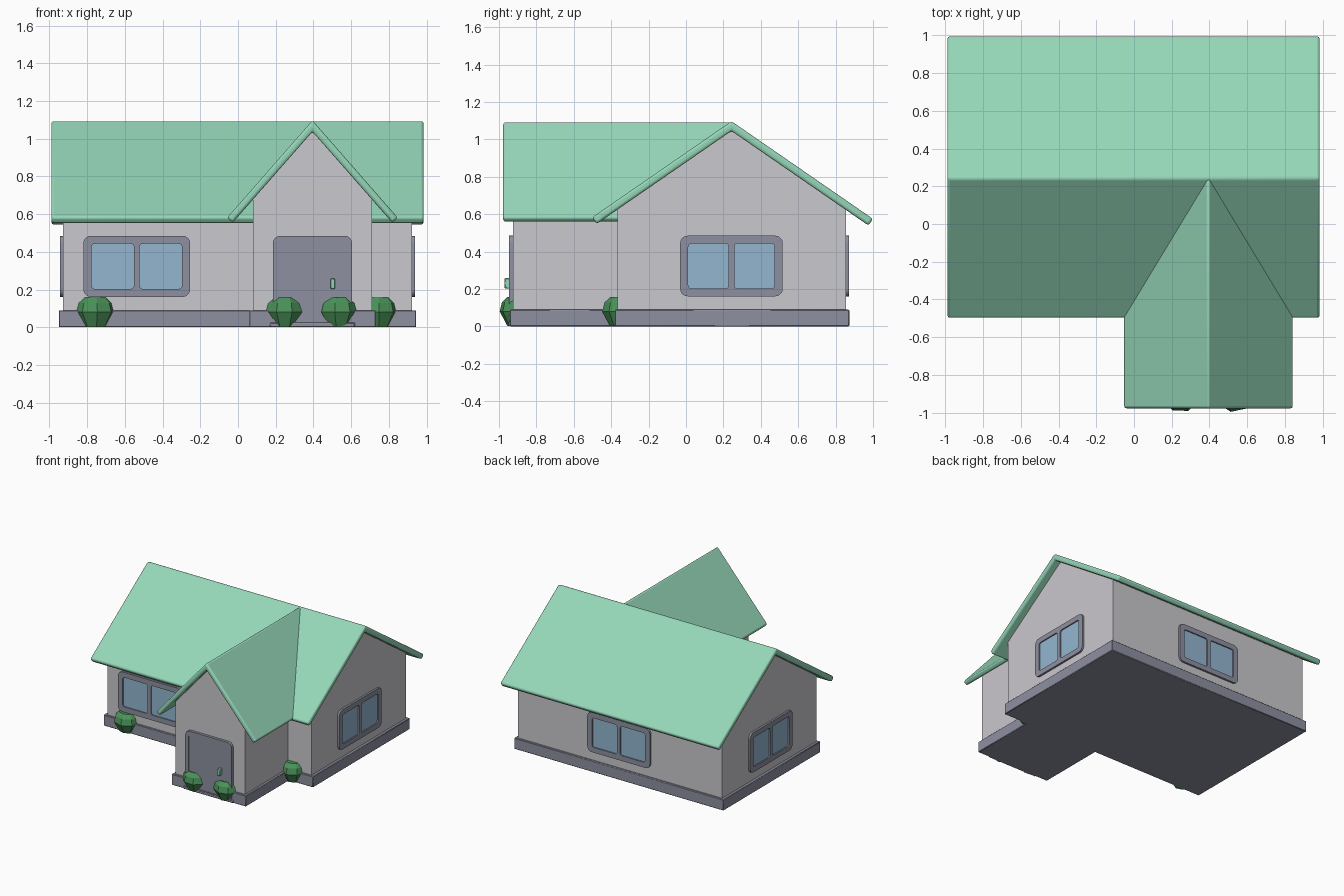
import bpy, bmesh, math
from mathutils import Matrix, Vector

if "Cube" in bpy.data.objects:
    bpy.data.objects.remove(bpy.data.objects["Cube"], do_unlink=True)


def material(name, rgb):
    m = bpy.data.materials.new(name)
    m.use_nodes = True
    m.diffuse_color = (*rgb, 1)
    m.node_tree.nodes["Principled BSDF"].inputs["Base Color"].default_value = (*rgb, 1)
    return m


MINT = material("mint roof", (0.30, 0.67, 0.48))
WALL = material("pale grey wall", (0.59, 0.58, 0.61))
TRIM = material("slate trim", (0.27, 0.28, 0.35))
GLASS = material("blue glass", (0.29, 0.47, 0.63))
LEAF = material("leaf green", (0.07, 0.29, 0.10))

smooth = []


def add_object(name, mesh, mat, matrix=None):
    ob = bpy.data.objects.new(name, mesh)
    bpy.context.collection.objects.link(ob)
    mesh.materials.clear()
    mesh.materials.append(mat)
    if matrix:
        ob.matrix_world = matrix
    return ob


def finish(name, bm, mat, bevel=0, segments=1, matrix=None):
    bmesh.ops.recalc_face_normals(bm, faces=bm.faces)
    mesh = bpy.data.meshes.new(name)
    bm.to_mesh(mesh)
    bm.free()
    ob = add_object(name, mesh, mat, matrix)
    if bevel:
        mod = ob.modifiers.new("soft edges", "BEVEL")
        mod.width, mod.segments = bevel, segments
        mod.limit_method = "ANGLE"
        smooth.append(ob)
    return ob


def prism(name, profile, axis, lo, hi, mat, bevel=0, segments=1):
    """Extrude a (horizontal, z) profile along x or y."""
    bm = bmesh.new()
    place = (lambda t, p: (t, *p)) if axis == "x" else (lambda t, p: (p[0], t, p[1]))
    face = bm.faces.new([bm.verts.new(place(lo, p)) for p in profile])
    out = bmesh.ops.extrude_face_region(bm, geom=[face])
    verts = [v for v in out["geom"] if isinstance(v, bmesh.types.BMVert)]
    bmesh.ops.translate(bm, verts=verts, vec=place(hi - lo, (0, 0)))
    return finish(name, bm, mat, bevel, segments)


def box(name, x, y, z, mat, bevel=0, matrix=None):
    bm = bmesh.new()
    bmesh.ops.create_cube(bm, size=1)
    for v in bm.verts:
        v.co = [sum(r) / 2 + c * (r[1] - r[0]) for c, r in zip(v.co, (x, y, z))]
    return finish(name, bm, mat, bevel, 1, matrix)


def roof(name, axis, ridge, half, slope, thick, lo, hi):
    """Chevron slab with its eaves cut square to the slope."""
    top = 1.097
    left, right = ridge - half[0], ridge + half[1]
    n = thick / (slope + 1 / slope)  # shift that squares off the eave

    def under(p):
        return top - thick - slope * abs(p - ridge)

    profile = [(left + n, under(left + n)), (ridge, top - thick), (right - n, under(right - n)),
               (right, under(right) + thick), (ridge, top), (left, under(left) + thick)]
    return prism(name, profile, axis, lo, hi, MINT, 0.014, 3)


def gable(name, axis, ridge, a, b, slope, apex, lo, hi):
    """Wall block with a pointed top that tucks into the roof slab."""
    profile = [(a, 0.01), (b, 0.01), (b, apex - slope * (b - ridge)),
               (ridge, apex), (a, apex - slope * (ridge - a))]
    return prism(name, profile, axis, lo, hi, WALL)


def rounded(a, b, c, d, r):
    """Rounded rectangle from (a, c) to (b, d)."""
    points = []
    for i, (u, v) in enumerate([(b - r, d - r), (a + r, d - r), (a + r, c + r), (b - r, c + r)]):
        for k in range(6):
            t = math.pi / 2 * (i + k / 5)
            points.append((u + r * math.cos(t), v + r * math.sin(t)))
    return points


def frame(name, loops, depth, matrix):
    """Flat frame: the first loop is the outline, the others are openings."""
    curve = bpy.data.curves.new(name, "CURVE")
    curve.dimensions, curve.fill_mode = "2D", "BOTH"
    curve.extrude = depth
    for loop in loops:
        spline = curve.splines.new("POLY")
        spline.points.add(len(loop) - 1)
        for p, co in zip(spline.points, loop):
            p.co = (*co, 0, 1)
        spline.use_cyclic_u = True
    temp = bpy.data.objects.new(name + " outline", curve)
    bpy.context.collection.objects.link(temp)
    bpy.context.view_layer.update()
    mesh = bpy.data.meshes.new_from_object(temp.evaluated_get(bpy.context.evaluated_depsgraph_get()))
    bpy.data.objects.remove(temp, do_unlink=True)
    smooth.append(add_object(name, mesh, TRIM, matrix))


def facing(angle, spot):
    """Local x runs along the wall, y is up and z points outward."""
    return Matrix.Translation(spot) @ Matrix.Rotation(angle, 4, "Z") @ Matrix.Rotation(math.pi / 2, 4, "X")


def window(name, angle, spot, half):
    m = facing(angle, spot)
    inner = half - 0.043
    loops = [rounded(-half, half, -0.162, 0.162, 0.04)]
    loops += [rounded(a, b, -0.12, 0.12, 0.018) for a, b in ((-inner, -0.015), (0.015, inner))]
    frame(name + "_frame", loops, 0.016, m)
    box(name + "_glass", (-inner - 0.01, inner + 0.01), (-0.13, 0.13), (-0.01, 0.006), GLASS, 0, m)


def bush(name, x, y, turn):
    """Eight-sided faceted shrub."""
    bm = bmesh.new()
    rings = []
    for z, r in ((0.002, 0.066), (0.08, 0.108), (0.128, 0.096), (0.157, 0.066)):
        rings.append([bm.verts.new((x + r * math.cos(turn + i * math.pi / 4),
                                    y + r * math.sin(turn + i * math.pi / 4), z)) for i in range(8)])
    for low, high in zip(rings, rings[1:]):
        for i in range(8):
            j = (i + 1) % 8
            bm.faces.new((low[i], low[j], high[j], high[i]))
    bm.faces.new(rings[0])
    bm.faces.new(rings[-1])
    finish(name, bm, LEAF)


# Plinths
box("main_plinth", (-0.95, 0.945), (-0.38, 0.873), (0, 0.09), TRIM, 0.004)
box("wing_plinth", (0.06, 0.73), (-0.942, -0.3), (0.0005, 0.09), TRIM, 0.004)

# Walls
gable("main_walls", "x", 0.243, -0.365, 0.856, 0.69, 1.06, -0.927, 0.922)
gable("wing_walls", "y", 0.395, 0.08, 0.71, 1.14, 1.05, -0.924, -0.2)

# Roofs
roof("main_roof", "x", 0.243, (0.745, 0.757), 0.69, 0.052, -0.99, 0.985)
roof("wing_roof", "y", 0.395, (0.453, 0.453), 1.14, 0.06, -0.978, 0.243)

# Windows on all four sides
window("front_window", 0, Vector((-0.537, -0.365, 0.323)), 0.283)
window("back_window", math.pi, Vector((0, 0.856, 0.323)), 0.283)
window("left_window", math.pi / 2, Vector((0.922, 0.243, 0.323)), 0.274)
window("right_window", -math.pi / 2, Vector((-0.927, 0.243, 0.323)), 0.274)

# Door with frame, handle and step
door = facing(0, Vector((0.395, -0.924, 0)))
frame("door_frame", [rounded(-0.21, 0.21, 0.01, 0.485, 0.04),
                     rounded(-0.18, 0.18, 0.03, 0.455, 0.02)], 0.022, door)
box("door_panel", (-0.19, 0.19), (0.02, 0.465), (-0.01, 0.0185), TRIM, 0, door)
box("door_handle", (0.095, 0.12), (0.203, 0.258), (0.01, 0.046), MINT, 0.004, door)
box("door_step", (0.17, 0.62), (-0.95, -0.9), (0.001, 0.025), TRIM, 0.004)

# Shrubs
for i, (x, y) in enumerate([(-0.757, -0.34), (0.25, -0.89), (0.533, -0.89), (0.742, -0.34)]):
    bush(f"shrub_{i + 1}", x, y, 0.1 + 0.25 * i)

# Soft shading with crisp edges
bpy.ops.object.select_all(action="DESELECT")
for ob in smooth:
    ob.select_set(True)
bpy.context.view_layer.objects.active = smooth[0]
bpy.ops.object.shade_smooth_by_angle(angle=math.radians(35))
